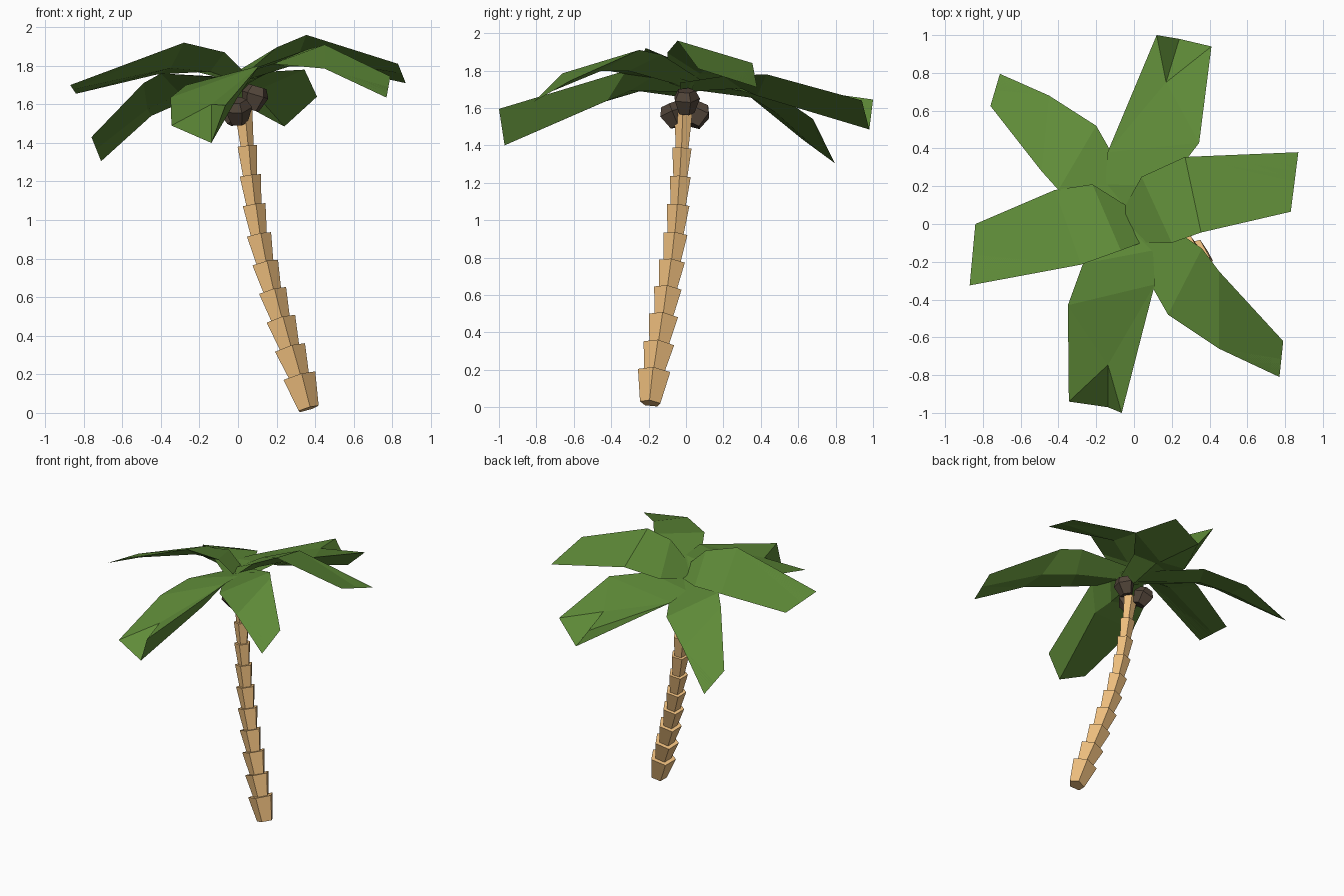
import bpy, math
from mathutils import Vector

if "Cube" in bpy.data.objects:
    bpy.data.objects.remove(bpy.data.objects["Cube"])


def material(name, color):
    m = bpy.data.materials.new(name)
    m.diffuse_color = (*color, 1)
    m.use_nodes = True
    m.node_tree.nodes["Principled BSDF"].inputs["Base Color"].default_value = m.diffuse_color
    return m


BARK = material("bark", (0.86, 0.52, 0.21))
LEAF = material("leaf", (0.115, 0.26, 0.04))
NUT = material("nut", (0.085, 0.06, 0.042))


def make(name, verts, faces, mat):
    me = bpy.data.meshes.new(name)
    me.from_pydata([tuple(v) for v in verts], [], faces)
    me.materials.append(mat)
    ob = bpy.data.objects.new(name, me)
    bpy.context.collection.objects.link(ob)
    return ob


def add_rings(verts, faces, rings, axis, sides=5, phase=-6):
    """Capped stack of polygon rings (centre, radius) around a tilted axis."""
    rot = Vector((0, 0, 1)).rotation_difference(axis)
    s = len(verts)
    for centre, r in rings:
        for k in range(sides):
            a = math.radians(phase + 360 * k / sides)
            verts.append(centre + rot @ Vector((r * math.cos(a), r * math.sin(a), 0)))
    for j in range(len(rings) - 1):
        for k in range(sides):
            n, b = (k + 1) % sides, s + j * sides
            faces.append((b + k, b + n, b + sides + n, b + sides + k))
    faces.append(tuple(s + k for k in reversed(range(sides))))
    faces.append(tuple(s + (len(rings) - 1) * sides + k for k in range(sides)))


# Trunk: flared five-sided segments stacked along a curved path
path = [Vector(p) for p in (
    (.363, -.19, .021), (.313, -.168, .188), (.265, -.143, .333), (.218, -.118, .483),
    (.175, -.095, .63), (.137, -.073, .775), (.105, -.055, .922), (.08, -.04, 1.077),
    (.06, -.029, 1.23), (.045, -.02, 1.383), (.025, -.012, 1.57))]
verts, faces = [], []
for i in range(len(path) - 1):
    axis = (path[i + 1] - path[i]).normalized()
    top = .092 - .0047 * i
    low = top * (.63 + .01 * i)
    start = path[i] - axis * (.01 if i else 0)
    add_rings(verts, faces, [(start, low), (path[i + 1], top)], axis)
make("trunk", verts, faces, BARK)

# Coconuts: chunky barrels under the crown
nuts = [((.085, 0, 1.635), (.3, 0, 1)), ((0, -.065, 1.565), (-.1, -.4, 1)),
        ((-.03, .06, 1.565), (-.3, .4, 1))]
for i, (c, ax) in enumerate(nuts):
    c, ax = Vector(c), Vector(ax).normalized()
    verts, faces = [], []
    add_rings(verts, faces, [(c - ax * .065, .045), (c + ax * .015, .075), (c + ax * .06, .05)],
              ax, phase=20 + 50 * i)
    make(f"coconut_{i + 1}", verts, faces, NUT)


def frond(name, edge_a, edge_b, crease=None, keel=None):
    """Bent leaf between two edges, with a keel underneath.
    crease = where a folded tip begins; keel = underside points (row 1, tip)."""
    a, b = [Vector(p) for p in edge_a], [Vector(p) for p in edge_b]
    # root row at the crown centre, aimed at the first row
    out = a[0] + b[0]
    out.z = 0
    out.normalize()
    side = a[0] - b[0]
    side.z = 0
    side = side.normalized() * .09
    root = Vector((0, 0, 1.735)) - out * .03
    a.insert(0, root + side)
    b.insert(0, root - side)
    n = len(a)
    # keel row: given, or shallow below the middle of the leaf
    mid = [(p + q) / 2 for p, q in zip(a, b)]
    if keel:
        low = [root - Vector((0, 0, .05)), mid[1].lerp(Vector(keel[0]), .5),
               Vector(keel[0]), Vector(keel[1])]
    else:
        low = [p - Vector((0, 0, d)) for p, d in zip(mid, (.03, .05, .05, 0))]
    verts = a + b + low
    rows = n - 2 if crease else n - 1
    faces = [(j, n + j, n + j + 1, j + 1) for j in range(rows)]
    for j in range(n - 1):
        faces += [(j, j + 1, 2 * n + j + 1, 2 * n + j),
                  (n + j + 1, n + j, 2 * n + j, 2 * n + j + 1)]
    if crease:
        verts.append(Vector(crease))
        c, m = 3 * n, 3 * n - 1
        a1, at, b1, bt = n - 2, n - 1, 2 * n - 2, 2 * n - 1
        faces += [(a1, b1, c), (a1, c, at), (at, c, m), (m, c, bt), (bt, c, b1)]
    make(name, verts, faces, LEAF)


# Crown of six fronds
frond("frond_right",
      [(.04, .25, 1.77), (.27, .355, 1.84), (.87, .38, 1.71)],
      [(.2, -.1, 1.895), (.355, -.045, 1.96), (.83, .065, 1.81)])
frond("frond_left",
      [(-.07, -.14, 1.87), (-.28, -.215, 1.92), (-.87, -.325, 1.70)],
      [(-.22, .21, 1.77), (-.42, .18, 1.755), (-.84, 0, 1.655)])
frond("frond_front_right",
      [(.18, -.48, 1.81), (.45, -.66, 1.785), (.77, -.81, 1.635)],
      [(.36, -.13, 1.885), (.45, -.25, 1.91), (.79, -.62, 1.745)])
frond("frond_back_left",
      [(-.2, .52, 1.65), (-.45, .68, 1.54), (-.71, .795, 1.305)],
      [(-.4, .18, 1.76), (-.49, .28, 1.71), (-.76, .625, 1.43)])
frond("frond_back",
      [(-.15, .21, 1.72), (-.14, .38, 1.69), (.12, 1.0, 1.645)],
      [(.17, .2, 1.77), (.345, .43, 1.78), (.41, .94, 1.64)],
      crease=(.17, .75, 1.68), keel=[(.08, .38, 1.665), (.24, .98, 1.485)])
frond("frond_front",
      [(-.27, -.21, 1.70), (-.35, -.43, 1.635), (-.345, -.94, 1.49)],
      [(.1, -.14, 1.79), (.11, -.32, 1.80), (-.065, -1.0, 1.595)],
      crease=(-.138, -.746, 1.60), keel=[(.0, -.42, 1.64), (-.138, -.97, 1.40)])
